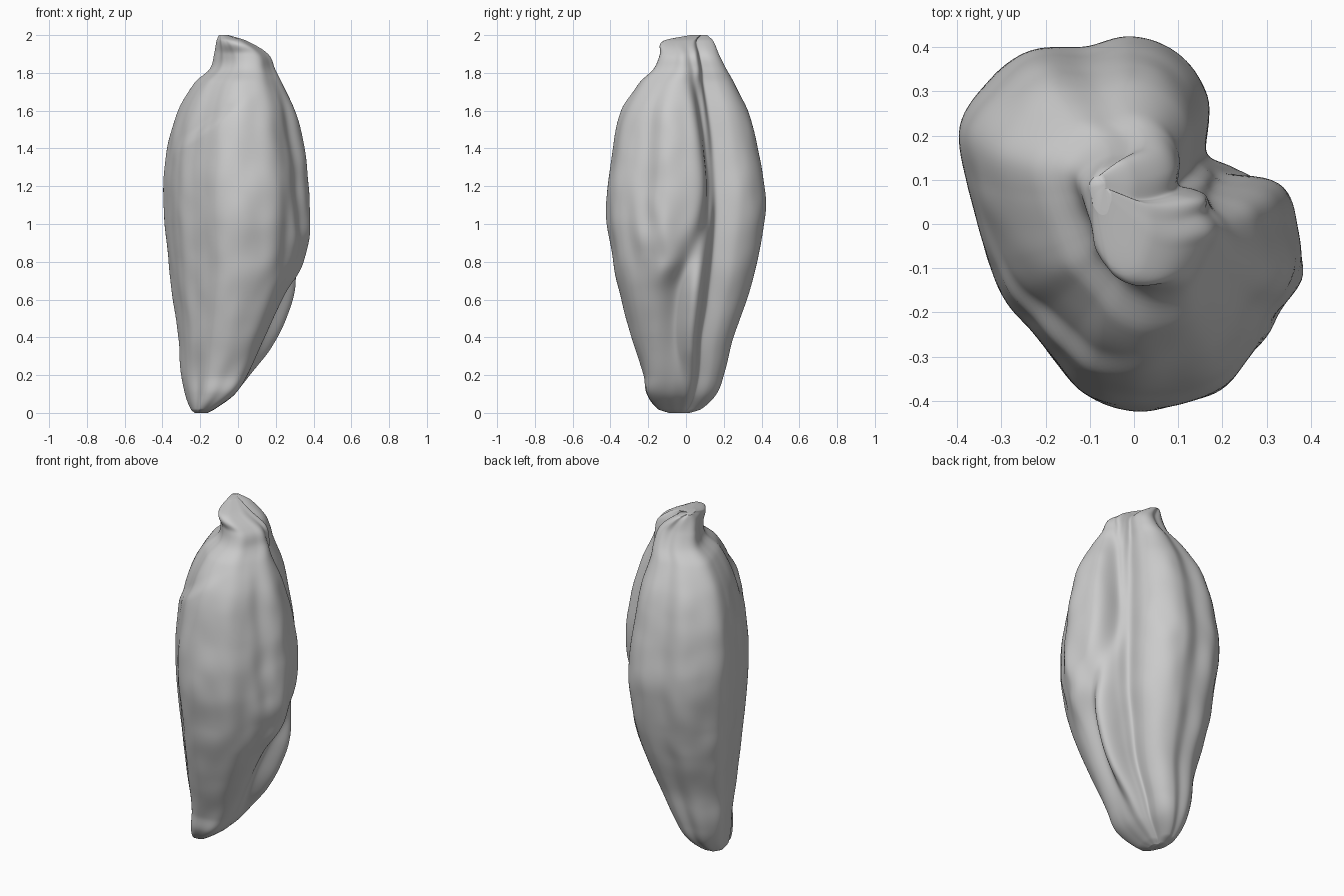
import bpy, bmesh, math
from mathutils import Vector, noise

old = bpy.data.objects.get("Cube")
if old:
    bpy.data.objects.remove(old, do_unlink=True)

SIDES = 180
RINGS = 160

# Girth of the grain, one radius every fifteen degrees from +x
GIRTH = [.375, .355, .275, .235, .335, .40, .425, .418, .46, .46, .45, .39,
         .35, .336, .335, .332, .355, .40, .42, .42, .42, .40, .395, .40]
GIRTH_HALF_X, GIRTH_HALF_Y = .392, .423

# Height, then the extent: x low, x high, y low, y high
EXTENT = [
    (0, -.23, -.16, -.09, .02),
    (.02, -.25, -.12, -.15, .08),
    (.1, -.28, 0, -.21, .16),
    (.2, -.3, .08, -.225, .2),
    (.4, -.315, .2, -.29, .25),
    (.6, -.345, .29, -.345, .32),
    (.8, -.37, .36, -.39, .375),
    (1.1, -.395, .39, -.425, .42),
    (1.4, -.375, .355, -.39, .38),
    (1.6, -.315, .305, -.345, .325),
    (1.75, -.225, .235, -.255, .25),
    (1.82, -.145, .2, -.18, .21),
    (1.9, -.12, .165, -.14, .17),
    (1.97, -.11, .05, -.12, .14),
    (2, -.1, -.05, .02, .11),
]

# Main crease, opening into a valley low down: height, angle, depth, width
CREASE = [
    (0, 0, .03, 25),
    (.15, -10, .15, 22),
    (.4, -13, .28, 18),
    (.65, -8, .24, 16),
    (.85, 8, .12, 12),
    (1.15, 28, .12, 9),
    (1.45, 26, .15, 9),
    (1.7, 18, .18, 10),
    (1.9, 3, .12, 12),
    (2, 0, .03, 15),
]


def sample(table, z):
    """Smoothly interpolate the rows of a table by its first column."""
    n = len(table)
    i = 0
    while i < n - 2 and z > table[i + 1][0]:
        i += 1
    a, b = table[i], table[i + 1]
    before, after = table[max(i - 1, 0)], table[min(i + 2, n - 1)]
    h = b[0] - a[0]
    t = (z - a[0]) / h
    out = []
    for k in range(1, len(a)):
        ma = h * (b[k] - before[k]) / (b[0] - before[0])
        mb = h * (after[k] - a[k]) / (after[0] - a[0])
        d = b[k] - a[k]
        out.append(a[k] + t * (ma + t * (3 * d - 2 * ma - mb
                                         + t * (ma + mb - 2 * d))))
    return out


def bell(angle, centre, width):
    gap = (angle - centre + 180) % 360 - 180
    return math.exp(-(gap / width) ** 2)


def ramp(value, low, high):
    t = min(max((value - low) / (high - low), 0), 1)
    return t * t * (3 - 2 * t)


girth_table = [((i - 2) * 15, GIRTH[(i - 2) % len(GIRTH)])
               for i in range(len(GIRTH) + 5)]


def radius(angle, z):
    r = sample(girth_table, angle)[0]
    where, depth, width = sample(CREASE, z)
    r *= 1 - depth * bell(angle, where, width)
    # Raised rim behind the lower valley
    r *= 1 + .18 * ramp(z, .1, .35) * (1 - ramp(z, .55, .85)) * bell(angle, 9, 12)
    # Flattened foot
    foot = 1 - ramp(z, .1, .4)
    r *= 1 + foot * (.15 * bell(angle, 312, 20) - .13 * bell(angle, 222, 25))
    # Furrow beside the left flank
    r *= 1 - .05 * ramp(z, .8, 1.1) * (1 - ramp(z, 1.5, 1.8)) * bell(angle, -33, 8)
    # Puckered tip
    r *= 1 + .04 * ramp(z, 1.65, 1.9) * math.cos(math.radians(5 * angle - 40))
    return r


def ring_points(z):
    x0, x1, y0, y1 = sample(EXTENT, z)
    cx, cy = (x0 + x1) / 2, (y0 + y1) / 2
    sx, sy = (x1 - x0) / 2 / GIRTH_HALF_X, (y1 - y0) / 2 / GIRTH_HALF_Y
    points = []
    for i in range(SIDES):
        a = 360 * i / SIDES
        r, t = radius(a, z), math.radians(a)
        dx, dy = sx * r * math.cos(t), sy * r * math.sin(t)
        # Slanting husk edge around the front, below the tip
        edge = 1.6 + .7 * (cx + dx)
        inset = .1 * ramp(z, edge, edge + .08) * bell(a, 235, 36)
        inset *= 1 - ramp(z, 1.82, 1.95)
        # Fine wrinkles, stronger on the left side
        n = noise.noise(Vector((dx * 9, dy * 9, z * 6)))
        rough = .016 + .04 * bell(a, -25, 25) * bell(z * 100, 95, 30)
        s = 1 - inset + rough * n
        points.append((cx + dx * s, cy + dy * s, z))
    return points


# Loft the grain body
bm = bmesh.new()
rings = []
for j in range(RINGS + 1):
    z = 1 - math.cos(math.pi * j / RINGS)
    rings.append([bm.verts.new(p) for p in ring_points(z)])
for low, high in zip(rings, rings[1:]):
    for i in range(SIDES):
        k = (i + 1) % SIDES
        bm.faces.new((low[i], low[k], high[k], high[i]))
bm.faces.new(reversed(rings[0]))
bm.faces.new(rings[-1])
bmesh.ops.recalc_face_normals(bm, faces=bm.faces)
for f in bm.faces:
    f.smooth = True

mesh = bpy.data.meshes.new("grain_kernel")
bm.to_mesh(mesh)
bm.free()
grain = bpy.data.objects.new("grain_kernel", mesh)
bpy.context.collection.objects.link(grain)

# Single husk colour
colour = (.6, .6, .6, 1)
husk = bpy.data.materials.new("husk_grey")
husk.use_nodes = True
husk.diffuse_color = colour
husk.node_tree.nodes["Principled BSDF"].inputs["Base Color"].default_value = colour
mesh.materials.append(husk)
